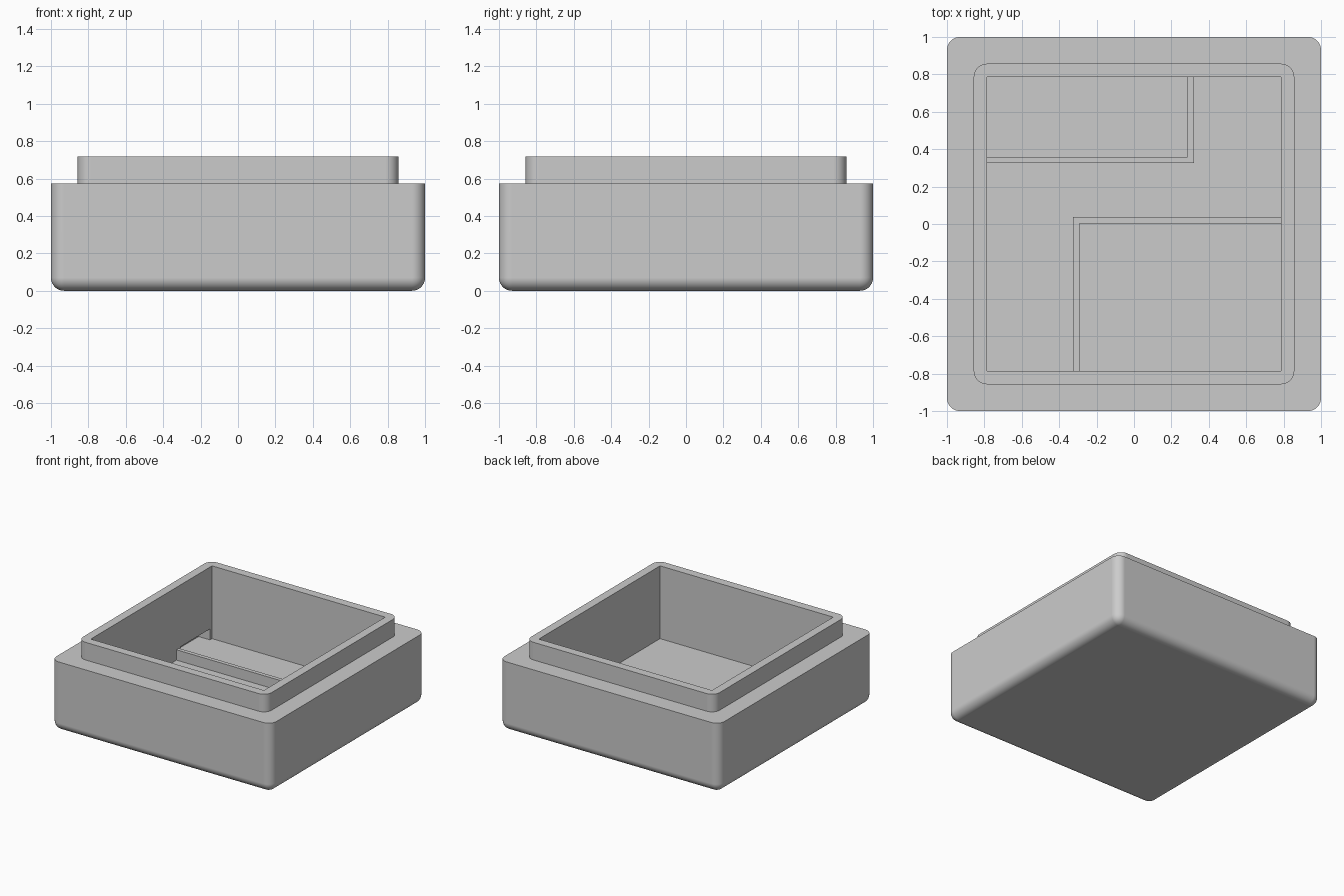
import bpy, bmesh, math
from mathutils import Vector

cube = bpy.data.objects.get("Cube")
if cube:
    bpy.data.objects.remove(cube, do_unlink=True)

grey = bpy.data.materials.new("light_grey")
grey.use_nodes = True
grey.diffuse_color = (0.6, 0.6, 0.6, 1)
grey.node_tree.nodes["Principled BSDF"].inputs["Base Color"].default_value = (0.6, 0.6, 0.6, 1)


def box(name, low, high, radius=0, round_bottom=False):
    """Box between two corners, with optional rounded uprights and bottom edges."""
    low, high = Vector(low), Vector(high)
    bm = bmesh.new()
    bmesh.ops.create_cube(bm, size=1)
    for v in bm.verts:
        v.co = [(low[i] + high[i]) / 2 + v.co[i] * (high[i] - low[i]) for i in range(3)]
    if radius:
        def chosen(e):
            a, b = (v.co.z for v in e.verts)
            return abs(a - b) > 0.01 or (round_bottom and max(a, b) < low.z + 0.01)
        bmesh.ops.bevel(bm, geom=[e for e in bm.edges if chosen(e)], offset=radius,
                        segments=10, profile=0.5, affect='EDGES', clamp_overlap=True)
    bmesh.ops.recalc_face_normals(bm, faces=bm.faces[:])
    mesh = bpy.data.meshes.new(name)
    bm.to_mesh(mesh)
    bm.free()
    mesh.materials.append(grey)
    ob = bpy.data.objects.new(name, mesh)
    bpy.context.collection.objects.link(ob)
    return ob


def combine(target, tool, operation):
    """Apply a boolean and discard its tool."""
    mod = target.modifiers.new(operation.lower(), 'BOOLEAN')
    mod.operation, mod.solver, mod.object = operation, 'EXACT', tool
    bpy.context.view_layer.objects.active = target
    bpy.ops.object.modifier_apply(modifier=mod.name)
    bpy.data.objects.remove(tool, do_unlink=True)


INNER, FLOOR, WALL_TOP = 0.787, 0.12, 0.205
END = INNER + 0.01  # dividers run slightly into the shell

# Outer shell with a raised rim
shell = box("box_shell", (-1, -1, 0), (1, 1, 0.573), 0.07, True)
combine(shell, box("rim", (-0.857, -0.857, 0.3), (0.857, 0.857, 0.718), 0.07), 'UNION')

# Open cavity, and a shallow recess at floor level in one wall
combine(shell, box("cavity", (-INNER, -INNER, FLOOR), (INNER, INNER, 1)), 'DIFFERENCE')
combine(shell, box("recess", (-0.89, 0.38, FLOOR), (-0.7, 0.76, WALL_TOP + 0.005)), 'DIFFERENCE')

# Low dividers: each compartment has a long and a short wall
base = FLOOR - 0.01
box("back_divider_long", (-END, 0.325, base), (0.32, 0.358, WALL_TOP))
box("back_divider_short", (0.287, 0.358, base), (0.32, END, WALL_TOP))
box("front_divider_long", (-0.325, 0.004, base), (END, 0.037, WALL_TOP))
box("front_divider_short", (-0.325, -END, base), (-0.292, 0.004, WALL_TOP))

# Smooth the rounded corners and keep the flats flat
bpy.ops.object.select_all(action='DESELECT')
shell.select_set(True)
bpy.context.view_layer.objects.active = shell
bpy.ops.object.shade_smooth_by_angle(angle=math.radians(30))
weighted = shell.modifiers.new("flat_normals", 'WEIGHTED_NORMAL')
weighted.keep_sharp = True
